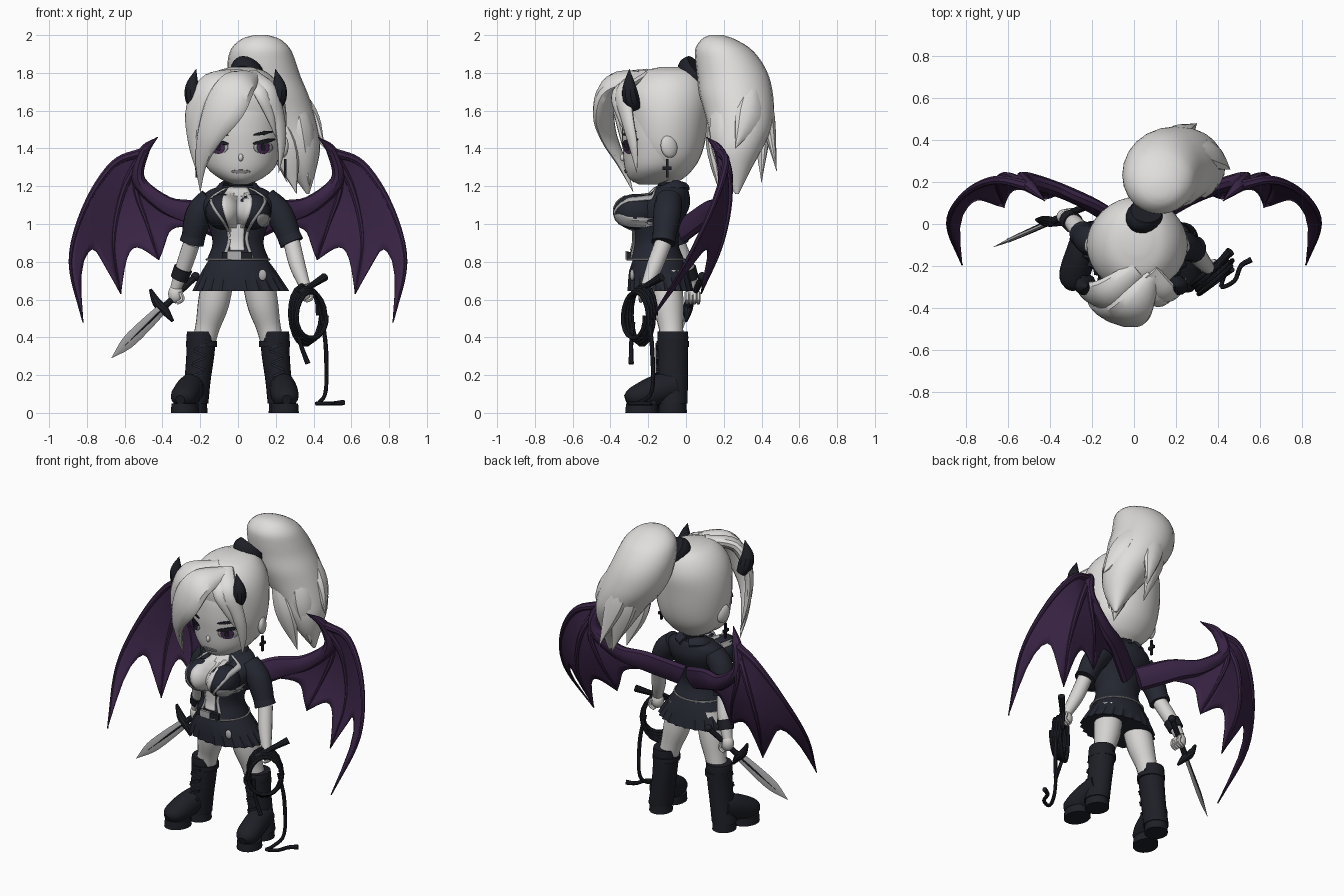
import bpy, bmesh, math
from mathutils import Vector, Matrix, Euler
from mathutils.bvhtree import BVHTree

if "Cube" in bpy.data.objects:
    bpy.data.objects.remove(bpy.data.objects["Cube"])
made = []


def material(name, r, g, b):
    m = bpy.data.materials.new(name)
    m.use_nodes = True
    m.diffuse_color = (r, g, b, 1)
    m.node_tree.nodes["Principled BSDF"].inputs["Base Color"].default_value = (r, g, b, 1)
    return m


hair = material("pale hair", .74, .73, .71)
skin = material("pale skin", .67, .66, .65)
cloth = material("dark cloth", .018, .02, .031)
leather = material("black leather", .013, .014, .02)
purple = material("wing purple", .04, .017, .058)
silver = material("silver", .42, .42, .43)
plum = material("eye plum", .07, .025, .09)
lip = material("lip", .3, .27, .28)


def finish(name, bm, mat, thick=0):
    bmesh.ops.recalc_face_normals(bm, faces=bm.faces)
    me = bpy.data.meshes.new(name)
    bm.to_mesh(me)
    bm.free()
    me.materials.append(mat)
    ob = bpy.data.objects.new(name, me)
    bpy.context.collection.objects.link(ob)
    if thick:
        mod = ob.modifiers.new("thickness", 'SOLIDIFY')
        mod.thickness, mod.offset = thick, 0
    made.append(ob)
    return ob


def spline(pts, n=5):
    """Smooth curve through points of any dimension."""
    p = [Vector(q) for q in pts]
    p = [p[0] * 2 - p[1]] + p + [p[-1] * 2 - p[-2]]
    out = []
    for a, b, c, d in zip(p, p[1:], p[2:], p[3:]):
        for k in range(n):
            t = k / n
            out.append((b * 2 + (c - a) * t + (a * 2 - b * 5 + c * 4 - d) * t * t
                        + (b * 3 - a - c * 3 + d) * t ** 3) * .5)
    return out + [p[-2]]


def grid(name, rows, mat, closed=False, thick=0):
    """Join rows of points with quads; closed rows become a capped solid."""
    bm = bmesh.new()
    vs = [[bm.verts.new(co) for co in row] for row in rows]
    m = len(rows[0])
    for a, b in zip(vs, vs[1:]):
        for i in range(m if closed else m - 1):
            j = (i + 1) % m
            bm.faces.new((a[i], a[j], b[j], b[i]))
    if closed:
        bm.faces.new(vs[0])
        bm.faces.new(vs[-1])
    return finish(name, bm, mat, thick)


def loft(name, rings, mat, sides=32, n=4, pleat=0):
    """Horizontal ellipses (x, y, z, rx, ry)."""
    rows = []
    for k, (x, y, z, rx, ry) in enumerate(spline(rings, n)):
        row = []
        for i in range(sides):
            a = math.tau * i / sides
            f = 1 + pleat * (i % 2 - .5) * k / n
            row.append((x + rx * f * math.cos(a), y + ry * f * math.sin(a), z))
        rows.append(row)
    return grid(name, rows, mat, True)


def tube(name, pts, mat, hub=None, sides=10, n=5):
    """Path of (x, y, z, width[, thickness]); flat side faces away from hub."""
    path = spline([q if len(q) == 5 else (*q, q[3]) for q in pts], n)
    co = [Vector(q[:3]) for q in path]
    rows = []
    for i, q in enumerate(path):
        t = (co[min(i + 1, len(co) - 1)] - co[max(i - 1, 0)]).normalized()
        ref = co[i] - Vector(hub) if hub else Vector((.62, -.78, 0))
        s = t.cross(ref).normalized()
        u = s.cross(t)
        w, h = max(q[3], .001), max(q[4], .001)
        rows.append([co[i] + s * w * math.cos(a) + u * h * math.sin(a)
                     for a in (math.tau * k / sides for k in range(sides))])
    return grid(name, rows, mat, True)


def solid(name, kind, loc, size, mat, rot=(0, 0, 0)):
    bm = bmesh.new()
    mx = Matrix.LocRotScale(Vector(loc), Euler(rot), Vector(size))
    if kind == 'ball':
        bmesh.ops.create_uvsphere(bm, u_segments=20, v_segments=12, radius=1, matrix=mx)
    elif kind == 'cyl':
        bmesh.ops.create_cone(bm, cap_ends=True, segments=24, radius1=1, radius2=.95, depth=2, matrix=mx)
    else:
        bmesh.ops.create_cube(bm, size=2, matrix=mx)
    return finish(name, bm, mat)


def surface(*obs):
    vs, fs = [], []
    for o in obs:
        k = len(vs)
        vs += [v.co.copy() for v in o.data.vertices]
        fs += [[i + k for i in p.vertices] for p in o.data.polygons]
    return BVHTree.FromPolygons(vs, fs)


def patch(name, bvh, rows, mat, n=4, lift=.004, slant=0, cols=8):
    """Thin plate of (z, left, right) rows laid on a front surface."""
    out = []
    for z, l, r in (spline(rows, n) if n else rows):
        row = []
        for i in range(cols + 1):
            x = l + (r - l) * i / cols
            zz = z + slant * (x - rows[0][1])
            hit = bvh.ray_cast(Vector((x, -2, zz)), Vector((0, 1, 0)))[0]
            row.append((x, (hit.y if hit else -.2) - lift, zz))
        out.append(row)
    return grid(name, out, mat, thick=.006)


def spot(name, bvh, x, z, rx, rz, mat, lift=.004, slant=0):
    rows = [(z + rz * math.sin(a), x - rx * math.cos(a), x + rx * math.cos(a))
            for a in (math.pi * (k / 10 - .5) * .96 for k in range(11))]
    return patch(name, bvh, rows, mat, 0, lift, slant)


# Head and face
CX = .015
head = loft("head", [(CX, -.2, 1.21, .04, .05), (CX, -.18, 1.24, .11, .12), (CX, -.15, 1.3, .18, .175),
                     (CX, -.13, 1.4, .211, .205), (CX, -.13, 1.5, .216, .208),
                     (CX, -.13, 1.62, .2, .19), (CX, -.13, 1.73, .12, .12)], skin, 40)
face = surface(head)
for s, side in ((-1, "right"), (1, "left")):
    ex = CX + s * .118
    spot(side + "_eye_white", face, ex, 1.405, .05, .032, silver)
    spot(side + "_iris", face, ex, 1.405, .033, .034, plum, .007)
    spot(side + "_pupil", face, ex, 1.405, .012, .018, leather, .01)
    spot(side + "_lash", face, ex + s * .005, 1.436, .058, .011, leather, .01, s * .2)
    spot(side + "_brow", face, ex, 1.48, .052, .008, leather, .005, s * .18)
    solid(side + "_ear", 'ball', (CX + s * .225, -.09, 1.41), (.024, .046, .06), skin, (.2, 0, s * .35))
    solid(side + "_earring_drop", 'box', (CX + s * .235, -.1, 1.295), (.006, .007, .05), leather)
    solid(side + "_earring_bar", 'box', (CX + s * .235, -.1, 1.295), (.007, .024, .009), leather)
    # Horns
    hx = s * .215 - .012
    tube(side + "_horn", [(hx - s * .015, -.27, 1.61, .03), (hx + s * .005, -.29, 1.66, .046),
                          (hx + s * .015, -.3, 1.73, .036), (hx - s * .005, -.3, 1.82, .001)], leather)
solid("nose", 'ball', (CX, -.333, 1.352), (.013, .016, .02), skin)
spot("mouth", face, CX, 1.278, .05, .009, lip)

# Hair cap, fringe and ponytail
loft("hair_cap", [(CX, -.08, 1.23, .07, .05), (CX, -.08, 1.27, .14, .1), (CX, -.09, 1.34, .2, .16),
                  (CX, -.1, 1.43, .23, .2), (CX, -.1, 1.56, .242, .22), (CX, -.1, 1.67, .228, .23),
                  (CX, -.095, 1.75, .192, .205), (CX, -.085, 1.805, .135, .155),
                  (CX, -.07, 1.83, .06, .07)], hair)
HUB = (CX, -.1, 1.5)
fringe = {
    "main_fringe": [(.09, -.24, 1.78, .04, .03), (.0, -.39, 1.74, .1, .05), (-.07, -.435, 1.62, .115, .045),
                    (-.15, -.41, 1.47, .075, .03), (-.195, -.34, 1.32, .035, .02), (-.2, -.28, 1.17, .001, .001)],
    "right_side_lock": [(.02, -.22, 1.79, .05, .03), (-.13, -.33, 1.75, .08, .04), (-.225, -.33, 1.61, .07, .03),
                        (-.235, -.31, 1.42, .035, .02), (-.2, -.28, 1.22, .001, .001)],
    "left_side_lock": [(.07, -.23, 1.79, .05, .03), (.16, -.33, 1.71, .055, .03), (.215, -.31, 1.56, .04, .025),
                       (.23, -.28, 1.42, .028, .018), (.215, -.26, 1.27, .001, .001)],
    "inner_lock": [(.07, -.25, 1.78, .04, .02), (.12, -.36, 1.7, .045, .025), (.17, -.345, 1.58, .03, .02),
                   (.2, -.31, 1.46, .001, .001)]}
for name, pts in fringe.items():
    tube(name, pts, hair, HUB, 12)
tube("hair_tie", [(.045, .015, 1.775, .09, .075), (.05, .04, 1.8, .102, .082), (.06, .065, 1.825, .09, .072)],
     leather, sides=20)
loft("ponytail", [(.12, .16, 2, .035, .035), (.12, .17, 1.98, .1, .085), (.12, .195, 1.93, .155, .145),
                  (.125, .225, 1.86, .18, .175), (.14, .25, 1.78, .192, .19), (.17, .265, 1.69, .2, .195),
                  (.21, .28, 1.6, .19, .185), (.265, .285, 1.5, .16, .165), (.31, .27, 1.4, .125, .135),
                  (.34, .26, 1.29, .075, .085), (.37, .27, 1.16, .008, .01)], hair, 24, 3)
locks = [((.14, .36, 1.88), (.2, .42, 1.62), (.3, .48, 1.28)),
         ((.25, .36, 1.82), (.37, .33, 1.58), (.46, .26, 1.4)),
         ((.27, .2, 1.8), (.35, .19, 1.5), (.38, .22, 1.2)),
         ((.1, .36, 1.86), (.17, .4, 1.55), (.26, .4, 1.22)),
         ((.15, .14, 1.7), (.24, .15, 1.42), (.31, .18, 1.16))]
for i, (a, b, c) in enumerate(locks):
    tube("ponytail_lock_%d" % (i + 1), [(*a, .005, .005), (*b, .075, .045), (*c, .001, .001)], hair, (.2, .27, 1.6))

# Neck and jacket
loft("neck", [(.005, -.08, 1.12, .06, .055), (.005, -.09, 1.2, .05, .05), (.005, -.1, 1.27, .055, .055)], skin)
loft("choker", [(.005, -.09, z, .057, .057) for z in (1.2, 1.215, 1.225)], leather)
solid("pendant", 'ball', (.005, -.16, 1.175), (.014, .008, .018), silver)
torso = loft("jacket", [(0, -.16, .81, .165, .15), (0, -.16, .9, .135, .12), (0, -.15, 1, .16, .13),
                        (0, -.12, 1.1, .19, .14), (0, -.085, 1.17, .165, .1), (.005, -.075, 1.205, .085, .075)], cloth)
busts = [solid(n, 'ball', (s * .082, -.265, 1.065), (.092, .118, .095), cloth)
         for n, s in (("right_bust", -1), ("left_bust", 1))]
chest = surface(torso, *busts)
patch("open_neckline", chest, [(1.195, -.05, .05), (1.13, -.085, .075), (1.06, -.075, .065),
                               (.98, -.05, .035), (.9, -.045, .03), (.86, -.04, .035)], skin)
for s, side in ((-1, "right"), (1, "left")):
    edge = [(1.19, .065), (1.14, .14), (1.09, .13), (1.0, .07), (.92, .045), (.82, .075)]
    patch(side + "_lapel_trim", chest, [(z, s * x - .008, s * x + .008) for z, x in edge], silver, cols=2)
    tube(side + "_collar", [(s * .02, .0, 1.2, .03, .015), (s * .085, -.05, 1.205, .035, .015),
                            (s * .1, -.14, 1.17, .03, .012), (s * .07, -.22, 1.13, .005, .005)], cloth, (0, -.09, 1.1))
spot("round_badge", chest, .135, 1.02, .035, .035, silver)
ring = [(.166 * math.cos(a), -.16 + .151 * math.sin(a), .812, .006)
        for a in (math.tau * k / 24 for k in range(25))]
tube("hem_trim", ring, silver, (0, -.16, .5), 6, 1)

# Skirt and belt
loft("pleated_skirt", [(0, -.15, .84, .135, .12), (.005, -.145, .75, .195, .155), (.015, -.135, .645, .25, .17)],
     cloth, 48, 2, .035)
solid("belt_buckle", 'box', (-.02, -.312, .835), (.035, .008, .022), silver)
solid("belt_front", 'box', (-.005, -.302, .835), (.08, .012, .018), leather)
solid("skirt_charm", 'ball', (.13, -.285, .73), (.022, .012, .03), silver)

# Legs and boots
for s, side, turn in ((-1, "right", -.3), (1, "left", .1)):
    tube(side + "_leg", [(s * .1, -.11, .74, .085), (s * .13, -.095, .58, .083),
                         (s * .16, -.08, .46, .066), (s * .18, -.075, .38, .062)], skin, sides=16)
    ax = s * .232
    loft(side + "_boot_shaft", [(s * .192, -.07, .43, .077, .08), (s * .195, -.07, .4, .078, .082),
                                (s * .2, -.07, .3, .074, .08), (s * .215, -.07, .17, .07, .08),
                                (ax, -.07, .05, .075, .078)], leather, 24)
    loft(side + "_boot_cuff", [(s * .192, -.07, z, .082, .086) for z in (.35, .365, .38)], leather, 24)
    dx, dy = math.sin(turn), -math.cos(turn)
    step = lambda d, *w: (ax + dx * d, -.07 + dy * d, *w)
    tube(side + "_foot", [step(-.02, .15, .068, .07), step(.07, .125, .072, .08), step(.16, .095, .074, .07),
                          step(.22, .08, .06, .05), step(.25, .07, .025, .025)], leather, (ax, -.15, -9), 16)
    solid(side + "_sole", 'cyl', step(.165, .025), (.074, .088, .025), leather, (0, 0, turn))
    solid(side + "_heel", 'cyl', step(0, .04), (.07, .075, .04), leather, (0, 0, turn))
    for k in range(6):
        solid("%s_lace_%d" % (side, k + 1), 'box', (s * (.218 - k * .004), -.152, .17 + k * .036),
              (.035, .01, .006), cloth, (0, .4 * (-1) ** k, 0))

# Arms and hands
arms = {"right": [(-.14, -.09, 1.13), (-.205, -.08, 1.05), (-.245, -.05, .9), (-.285, .0, .78), (-.33, .035, .66)],
        "left": [(.14, -.09, 1.13), (.22, -.1, 1.05), (.285, -.12, .9), (.315, -.165, .78), (.355, -.21, .67)]}
for side, (a, b, c, d, e) in arms.items():
    tube(side + "_sleeve", [(*a, .07), (*b, .074), (*c, .058)], cloth, sides=16)
    top = Vector(c) + (Vector(b) - Vector(c)) * .3
    tube(side + "_rolled_cuff", [(*top, .062), (*Vector(c), .065)], cloth, sides=16, n=2)
    tube(side + "_forearm", [(*c, .045), (*d, .043), (*e, .03)], skin, sides=14)
    hand = Vector(e) + Vector((0, 0, -.03))
    solid(side + "_hand", 'ball', hand, (.04, .036, .05), skin)
    for k in range(4):
        y = hand.y - .03 + k * .02
        tube("%s_finger_%d" % (side, k + 1), [(hand.x + .025, y, hand.z + .01, .012), (hand.x + .035, y, hand.z - .03, .012),
                                              (hand.x + .005, y, hand.z - .05, .009)], skin, sides=6, n=3)
tube("wrist_band", [(-.29, .005, .765, .05), (-.312, .022, .71, .047)], leather, sides=16)

# Dagger along one straight axis
tip, axis = Vector((-.67, -.11, .29)), Vector((.34, .15, .33)).normalized()
at = lambda k, *w: (*(tip + axis * k), *w)
front = tuple(tip + Vector((.1, 5, 2)))
tube("dagger_blade", [at(0, .001, .001), at(.12, .035, .009), at(.25, .037, .01), at(.38, .03, .01)], silver, front, 4, 3)
tube("blade_groove", [at(.1, .003, .01), at(.24, .013, .013), at(.38, .013, .014)], leather, front, 4, 3)
tube("dagger_guard", [(-.465, .02, .655, .008), (-.43, .015, .585, .024), (-.39, .01, .545, .024),
                      (-.345, .0, .485, .008)], leather)
tube("dagger_grip", [at(.38, .02), at(.5, .016), at(.64, .018)], leather)
solid("dagger_pommel", 'ball', at(.65), (.024, .024, .024), leather)

# Coiled whip
coil = []
for k in range(73):
    a, turn = math.tau * k / 18, k / 18 - 2
    w, h = .1 + .008 * math.sin(k * .4), .14 - .012 * turn
    coil.append((.37 + .78 * w * math.cos(a) + .012 * turn, -.25 + .62 * w * math.cos(a) - .014 * turn,
                 .515 + h * math.sin(a), .012))
tube("whip_coil", coil, leather, sides=8, n=1)
tube("whip_tail", [(.44, -.2, .52, .012), (.465, -.18, .35, .012), (.465, -.18, .12, .011), (.43, -.25, .055, .011),
                   (.42, -.3, .05, .011), (.48, -.27, .05, .011), (.51, -.2, .05, .012), (.56, -.17, .055, .015)],
     leather, (0, .3, 2), 8)
tube("whip_end", [(.31, -.28, .48, .012), (.33, -.29, .37, .011), (.37, -.29, .26, .014)], leather, sides=8)
tube("whip_handle", [(.32, -.28, .63, .018), (.39, -.205, .675, .016), (.46, -.13, .72, .022)], leather, (.4, -.2, 0))

# Bat wings: webbing stretched between four fingers
WRIST = (.5, .18, 1.38)
fingers = [[WRIST, (.66, .21, 1.315), (.81, .14, 1.09), (.888, .0, .8), (.82, -.195, .48)],
           [WRIST, (.61, .23, 1.17), (.66, .19, .9), (.62, .08, .63)],
           [WRIST, (.54, .23, 1.2), (.48, .2, 1), (.42, .12, .81)],
           [WRIST, (.53, .21, 1.24), (.4, .17, 1.1), (.1, .03, .99)]]


def along(curve, t):
    f = t * (len(curve) - 1)
    i = min(int(f), len(curve) - 2)
    return curve[i].lerp(curve[i + 1], f - i)


for s, side in ((-1, "right"), (1, "left")):
    lines = [spline([(s * x, y, z) for x, y, z in f], 12 // (len(f) - 1)) for f in fingers]
    for j, depth in enumerate((.3, .22, .16)):
        rows = []
        for i in range(15):
            row = []
            for k in range(11):
                t = i / 14 * (1 - depth * math.sin(math.pi * k / 10))
                row.append(along(lines[j], t).lerp(along(lines[j + 1], t), k / 10))
            rows.append(row)
        grid("%s_wing_web_%d" % (side, j + 1), rows, purple, thick=.008)
        pts = lines[j]
        tube("%s_wing_finger_%d" % (side, j + 1),
             [(*p, .024 * (1 - i / len(pts)) + .002) for i, p in enumerate(pts)], purple, (0, -2, 1), 8, 2)
    tube(side + "_wing_arm", [(s * .04, -.01, .97, .075, .035), (s * .22, .1, 1.05, .07, .035),
                              (s * .38, .17, 1.1, .048, .035), (s * .525, .21, 1.23, .036, .04),
                              (s * .5, .18, 1.38, .03, .03), (s * .425, .11, 1.46, .002, .002)],
         purple, (0, -2, 1))

# Smooth shading with sharp edges kept
for ob in bpy.context.selected_objects:
    ob.select_set(False)
for ob in made:
    ob.select_set(True)
bpy.context.view_layer.objects.active = made[0]
bpy.ops.object.shade_smooth_by_angle(angle=math.radians(35))
